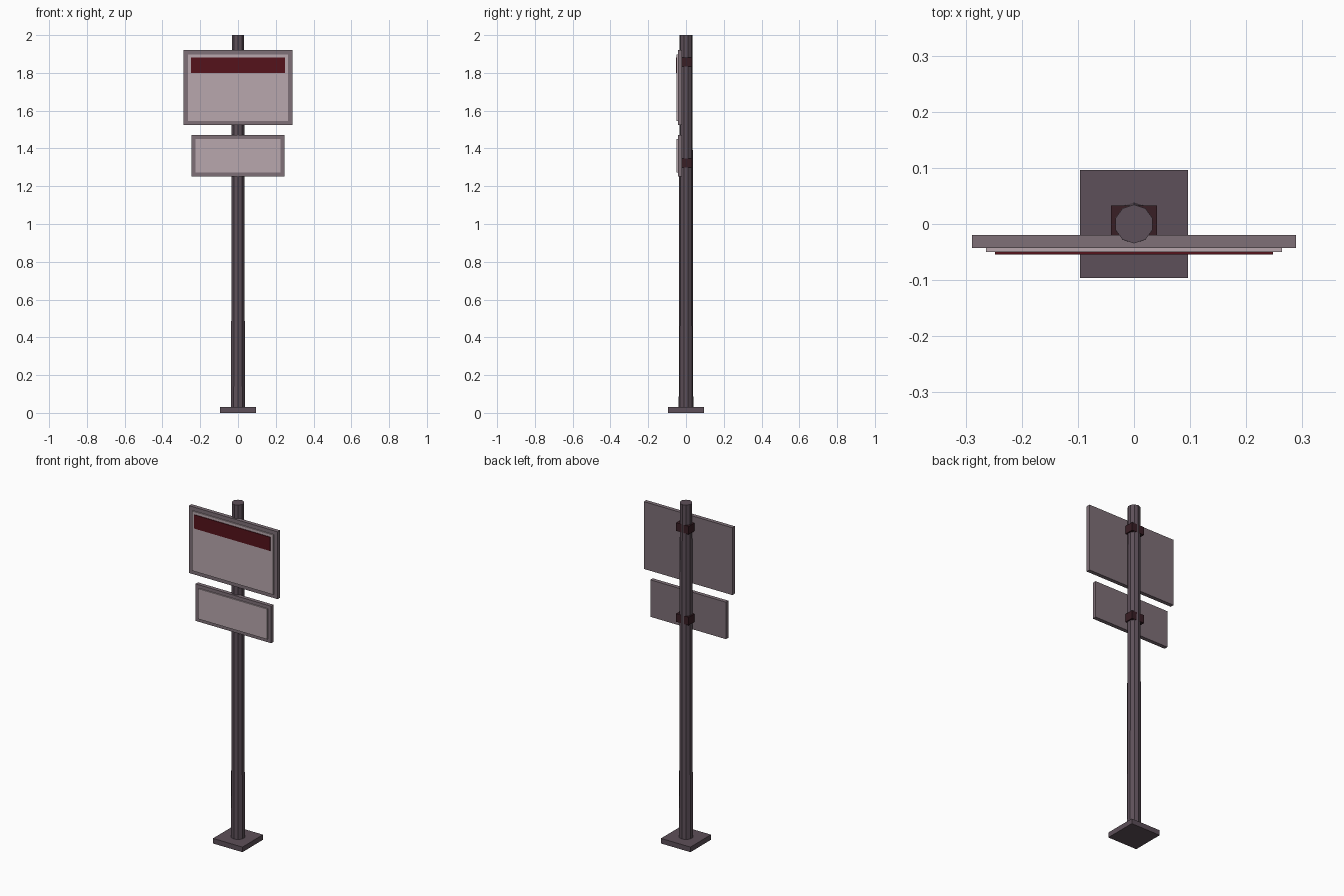
import bpy
import bmesh
from mathutils import Matrix, Vector

if "Cube" in bpy.data.objects:
    bpy.data.objects.remove(bpy.data.objects["Cube"])


def material(name, rgb):
    m = bpy.data.materials.new(name)
    m.diffuse_color = (*rgb, 1)
    m.use_nodes = True
    m.node_tree.nodes["Principled BSDF"].inputs["Base Color"].default_value = m.diffuse_color
    return m


STEEL = material("steel", (0.11, 0.08, 0.10))
FRAME = material("frame", (0.21, 0.16, 0.185))
PANEL = material("panel", (0.48, 0.39, 0.42))
RED = material("dark_red", (0.09, 0.006, 0.011))
CLAMP = material("clamp", (0.04, 0.013, 0.018))


def add_object(name, bm, mat):
    mesh = bpy.data.meshes.new(name)
    bm.to_mesh(mesh)
    bm.free()
    mesh.materials.append(mat)
    obj = bpy.data.objects.new(name, mesh)
    bpy.context.collection.objects.link(obj)
    return obj


def box(name, half_x, y, z, mat):
    """Box centred on x, spanning the given y and z ranges."""
    bm = bmesh.new()
    centre = Vector((0, sum(y) / 2, sum(z) / 2))
    size = Vector((2 * half_x, y[1] - y[0], z[1] - z[0]))
    bmesh.ops.create_cube(bm, size=1)
    bmesh.ops.scale(bm, vec=size, verts=bm.verts)
    bmesh.ops.translate(bm, vec=centre, verts=bm.verts)
    return add_object(name, bm, mat)


def sign(name, half_x, z, clamp_z, border):
    """Framed board with a raised face and a clamp around the pole."""
    box(name + "_board", half_x, (-0.043, -0.02), z, FRAME)
    box(name + "_face", half_x - border, (-0.05, -0.043),
        (z[0] + border * 0.9, z[1] - border * 0.9), PANEL)
    box(name + "_clamp", 0.041, (-0.02, 0.033), clamp_z, CLAMP)


# Foot plate
box("base_plate", 0.096, (-0.096, 0.096), (0, 0.03), STEEL)

# Ten-sided pole with a slight taper
bm = bmesh.new()
bmesh.ops.create_cone(bm, cap_ends=True, segments=10, radius1=0.0385, radius2=0.0345,
                      depth=1.97, matrix=Matrix.Translation((0, 0, 1.015)))
add_object("pole", bm, STEEL)

# Two signs, the upper one with a red header stripe
sign("upper_sign", 0.289, (1.523, 1.92), (1.834, 1.882), 0.025)
sign("lower_sign", 0.247, (1.252, 1.47), (1.298, 1.346), 0.022)
box("header_stripe", 0.248, (-0.054, -0.05), (1.80, 1.881), RED)
